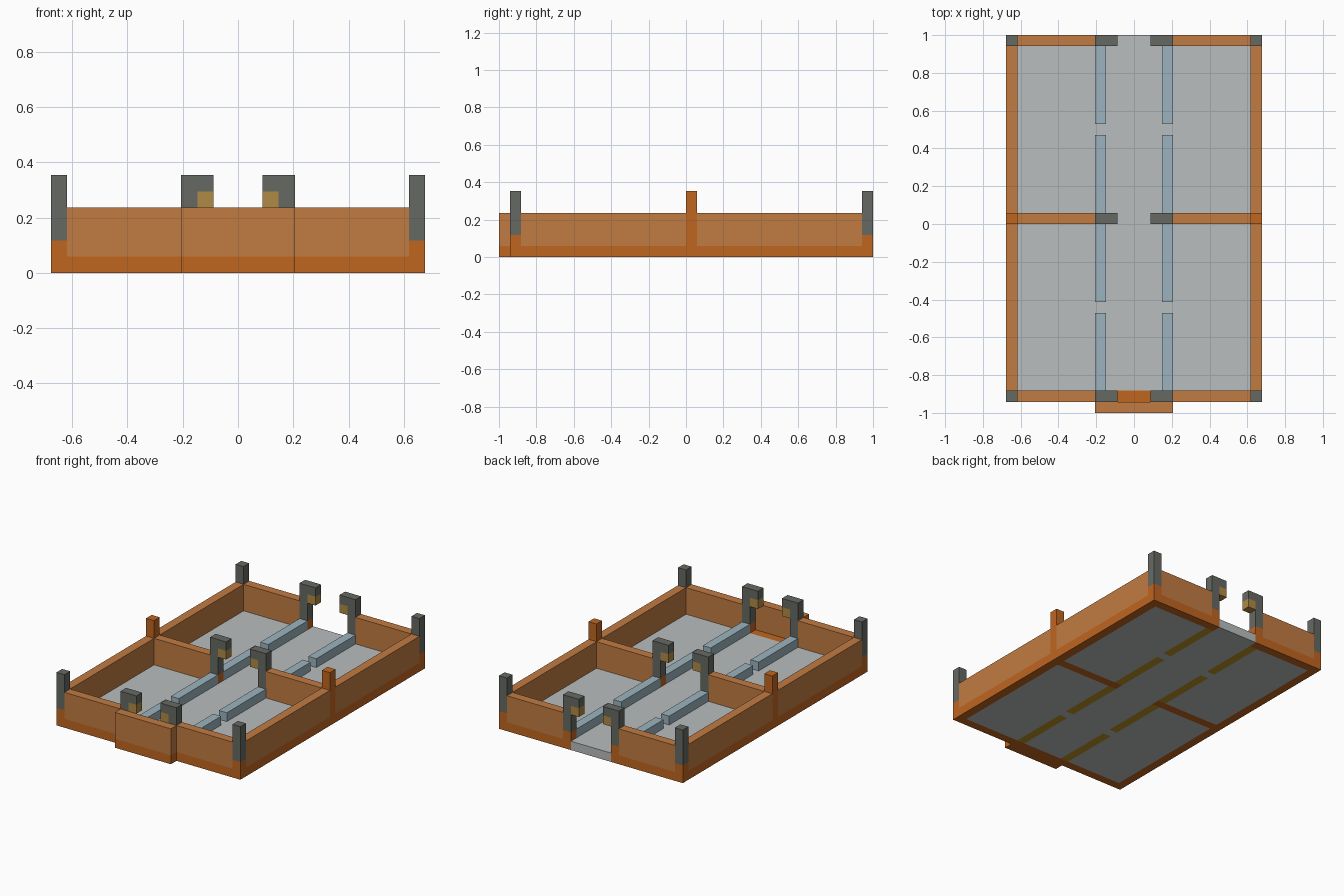
import bpy
import bmesh
from mathutils import Vector

UNIT = 1 / 17  # every part sits on a regular block grid

if "Cube" in bpy.data.objects:
    bpy.data.objects.remove(bpy.data.objects["Cube"], do_unlink=True)


def make_material(name, hex_code):
    srgb = [int(hex_code[i:i + 2], 16) / 255 for i in (0, 2, 4)]
    linear = [c / 12.92 if c < 0.04045 else ((c + 0.055) / 1.055) ** 2.4 for c in srgb]
    mat = bpy.data.materials.new(name)
    mat.use_nodes = True
    mat.diffuse_color = (*linear, 1)
    mat.node_tree.nodes["Principled BSDF"].inputs["Base Color"].default_value = (*linear, 1)
    return mat


pale = make_material("pale_orange", "C17C42")
orange = make_material("deep_orange", "C06620")
grey = make_material("dark_grey", "666963")
stone = make_material("light_grey", "BABDBD")
blue = make_material("pale_blue", "9CB4BF")
amber = make_material("amber", "B08A45")
gold = make_material("deep_gold", "BE9228")


def box(name, x, y, z, lower, upper=None, split=0):
    """Block between grid limits; faces above the split height take the upper colour."""
    low = Vector((x[0], y[0], z[0])) * UNIT
    high = Vector((x[1], y[1], z[1])) * UNIT
    bm = bmesh.new()
    bmesh.ops.create_cube(bm, size=1)
    for v in bm.verts:
        v.co = Vector([(v.co[i] + 0.5) * (high[i] - low[i]) + low[i] for i in range(3)])
    if upper:
        bmesh.ops.bisect_plane(bm, geom=bm.verts[:] + bm.edges[:] + bm.faces[:],
                               plane_co=(0, 0, split * UNIT), plane_no=(0, 0, 1))
        for f in bm.faces:
            f.material_index = int(f.calc_center_median().z > split * UNIT)
    mesh = bpy.data.meshes.new(name)
    bm.to_mesh(mesh)
    bm.free()
    for mat in (lower, upper):
        if mat:
            mesh.materials.append(mat)
    obj = bpy.data.objects.new(name, mesh)
    bpy.context.collection.objects.link(obj)
    return obj


def pair(name, x, *args):
    """Left block and its mirror image on the right."""
    box("left_" + name, x, *args)
    box("right_" + name, (-x[1], -x[0]), *args)


FLOOR, WALL, TOP = (0, 1), (0, 4), (0, 6)
SIDE, ROOM, JAMB, AISLE = (10.5, 11.5), (3.5, 10.5), (2.5, 3.5), (-2.5, 2.5)

# Outer side walls and the rooms' floors
for label, wall_y in (("front", (-15, 0)), ("back", (1, 16))):
    pair(label + "_side_wall", SIDE, wall_y, WALL, orange, pale, 1)
    pair(label + "_room_floor", ROOM, wall_y, FLOOR, stone)

# Cross walls with hooked gate posts
for label, y in (("front", -16), ("middle", 0), ("back", 16)):
    row = (y, y + 1)
    pair(label + "_wall", ROOM, row, WALL, orange, pale, 1)
    pair(label + "_gate_post", JAMB, row, TOP, orange, grey, 2)
    pair(label + "_gate_hook", (1.5, 2.5), row, (4, 6), amber, grey, 5)
    if label == "middle":
        pair("middle_side_post", SIDE, row, TOP, orange)
    else:
        pair(label + "_corner_post", SIDE, row, TOP, orange, grey, 2)

# Central aisle and front doorway
box("aisle_floor", AISLE, (-15, 17), FLOOR, stone)
box("front_doorstep", AISLE, (-16, -15), FLOOR, orange)
box("front_door_panel", (-3.5, 3.5), (-17, -16), WALL, orange, pale, 1)

# Rails along the aisle with their footings
for number, start in enumerate((-15, -7, 1, 9), 1):
    span = (start, start + 7)
    pair(f"rail_{number}", JAMB, span, (1, 2), blue)
    pair(f"rail_footing_{number}", JAMB, span, FLOOR, gold)
for label, y in (("front", -8), ("back", 8)):
    pair(label + "_rail_gap_floor", JAMB, (y, y + 1), FLOOR, stone)
